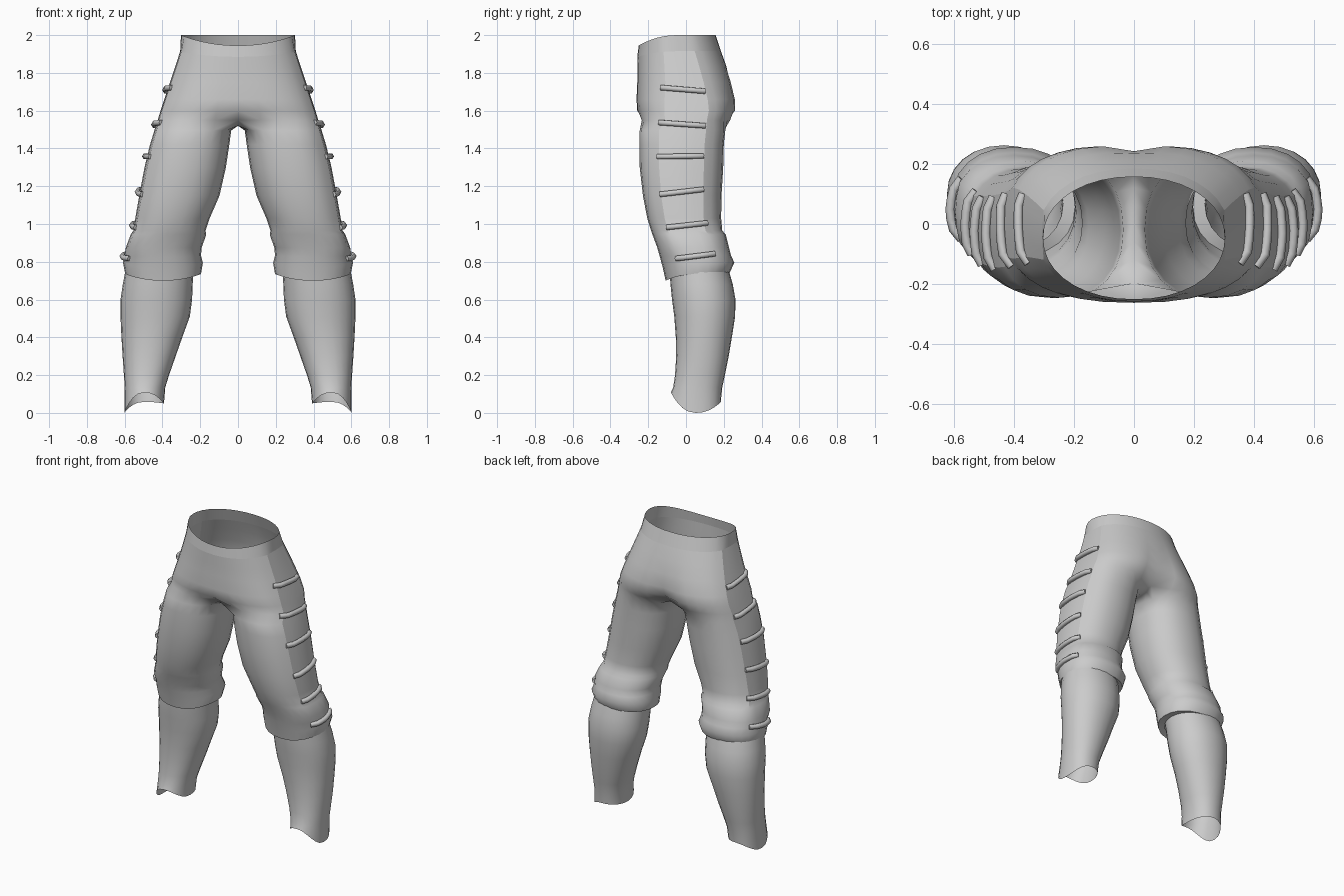
import bpy, bmesh
from math import sin, cos, radians, exp
from mathutils import Vector
from mathutils.bvhtree import BVHTree

if "Cube" in bpy.data.objects:
    bpy.data.objects.remove(bpy.data.objects["Cube"])

N, HALF = 24, 19   # leg ring points; the first 19 continue up into the pelvis


def power(v, p):
    return (1 if v >= 0 else -1) * abs(v) ** p


def oval(ang, z, x0, x1, yf, yb, p, drop=0.0):
    """Point on a squarish oval; drop lowers the front of the ring."""
    c, s = cos(radians(ang)), sin(radians(ang))
    x = (x0 + x1) / 2 + (x1 - x0) / 2 * power(c, p)
    y = (yf + yb) / 2 + (yb - yf) / 2 * power(s, p)
    return Vector((x, y, z - (drop * s * s if s < 0 else 0)))


def leg_ring(*r):
    return [oval(-135 + 15 * i, *r) for i in range(N)]


def hip_ring(z, rx, yf, yb, p, drop=0.0, cleft=0.0):
    pts = [oval(-90 + 10 * i, z, -rx, rx, yf, yb, p, drop) for i in range(HALF)]
    for v in pts:
        if v.y > 0:
            v.y -= cleft * exp(-(v.x / 0.07) ** 2)
    pts[0].x = pts[-1].x = 0
    return pts


def groove(rings):
    """Sink the laced strip down the outer side."""
    for pts in rings:
        for i, d in ((8, .010), (9, .012), (10, .010)):
            pts[i].x -= d


def loft(name, rings, sharp_rows=(), sharp_cols=(), col_end=0):
    bm = bmesh.new()
    rows = [[bm.verts.new(v) for v in pts] for pts in rings]
    for a, b in zip(rows, rows[1:]):
        closed = len(a) == N and len(b) == N
        m = N if closed else HALF - 1
        for i in range(m):
            j = (i + 1) % N
            bm.faces.new((a[i], b[i], b[j], a[j]))
    bmesh.ops.recalc_face_normals(bm, faces=bm.faces)
    for f in bm.faces:
        f.smooth = True

    def mark(u, v):
        e = bm.edges.get((u, v))
        if e:
            e.smooth = False
    for r in sharp_rows:
        for i in range(len(rows[r])):
            mark(rows[r][i], rows[r][(i + 1) % len(rows[r])])
    for c in sharp_cols:
        for r in range(1, col_end):
            mark(rows[r][c], rows[r + 1][c])
    tree = BVHTree.FromBMesh(bm)
    me = bpy.data.meshes.new(name)
    bm.to_mesh(me)
    bm.free()
    ob = bpy.data.objects.new(name, me)
    bpy.context.collection.objects.link(ob)
    mir = ob.modifiers.new("Mirror", 'MIRROR')
    mir.use_clip = True
    mir.merge_threshold = 0.002
    return ob, tree


# Waist and hips: z, half width, front, back, squareness, front drop, cleft
hips = [hip_ring(*r) for r in (
    (2.00, .302, -.250, .157, .95, .055, 0),
    (1.915, .318, -.258, .185, .92, .03, 0),
    (1.84, .342, -.258, .212, .88, .02, 0),
    (1.75, .372, -.258, .242, .84, 0, .008),
    (1.66, .402, -.262, .264, .78, 0, .022),
    (1.60, .422, -.258, .264, .74, 0, .04))]

# Crotch: hip ring pulled in at the middle and closed by a bridge at x = 0
crotch = hip_ring(1.55, .437, -.245, .245, .74, 0, .05)
for i, k, dz in ((0, .80, 0), (1, .9, .0), (17, .9, -.01), (18, .85, -.01)):
    crotch[i].y *= k
    crotch[i].z += dz
for i in range(5):
    crotch.append(Vector((0, .12 - .06 * i, 1.52)))

# Thighs: z, inner x, outer x, front, back, squareness, front drop
thigh = [leg_ring(*r) for r in (
    (1.495, .036, .455, -.245, .208, .86),
    (1.42, .046, .478, -.246, .200, .88),
    (1.30, .064, .507, -.245, .197, .9),
    (1.15, .098, .535, -.228, .188, .9),
    (1.03, .150, .556, -.205, .186, .92),
    (.965, .172, .566, -.185, .192, .92),
    (.945, .168, .580, -.178, .210, .92),
    (.875, .192, .606, -.152, .228, .92),
    (.835, .196, .598, -.138, .238, .9, .01),
    (.795, .186, .609, -.122, .256, .9, .03),
    (.735, .196, .597, -.108, .228, .9, .035),
    (.735, .238, .590, -.085, .215, .92, .02))]
groove(hips[1:] + [crotch] + thigh[:8])
rings = hips + [crotch] + thigh
trousers, surface = loft("trousers", rings, (1, len(rings) - 2), (7, 11), 13)

# Lower legs with an uneven ankle edge
shin = [leg_ring(*r) for r in (
    (.76, .235, .595, -.088, .225, .95),
    (.68, .240, .610, -.082, .248, .95),
    (.60, .243, .622, -.074, .262, .95),
    (.51, .255, .622, -.062, .260, .95),
    (.40, .295, .617, -.054, .243, .95),
    (.30, .330, .611, -.052, .226, .93),
    (.20, .365, .604, -.058, .206, .92),
    (.135, .385, .600, -.068, .192, .9),
    (.0, .392, .602, -.080, .184, .88))]
for i, v in enumerate(shin[-1]):
    a = radians(-135 + 15 * i)
    v.z = (sin(a) ** 2 * (.108 if sin(a) < 0 else .058)
           + cos(a) ** 2 * (.0 if cos(a) > 0 else .05))
loft("lower_legs", shin)


# Laces lying across the outer side of each leg
def lace(index, side, y0, z0, y1, z1):
    cu = bpy.data.curves.new("lace", 'CURVE')
    cu.dimensions = '3D'
    cu.bevel_depth = .016
    cu.bevel_resolution = 1
    cu.use_fill_caps = True
    sp = cu.splines.new('POLY')
    sp.points.add(6)
    for k in range(7):
        t = k / 6
        y, z = y0 + (y1 - y0) * t, z0 + (z1 - z0) * t
        hit = surface.ray_cast(Vector((2, y, z)), Vector((-1, 0, 0)))[0]
        x = hit.x + (0 if k in (0, 6) else .012)
        sp.points[k].co = (side * x, y, z, 1)
    sp.use_smooth = True
    ob = bpy.data.objects.new(f"lace_{'left' if side > 0 else 'right'}_{index}", cu)
    bpy.context.collection.objects.link(ob)


for n, ends in enumerate((
        (-.13, 1.722, .10, 1.703), (-.14, 1.537, .10, 1.52),
        (-.15, 1.357, .09, 1.36), (-.135, 1.157, .09, 1.183),
        (-.10, .982, .11, 1.005), (-.05, .817, .15, .842))):
    for side in (1, -1):
        lace(n + 1, side, *ends)
